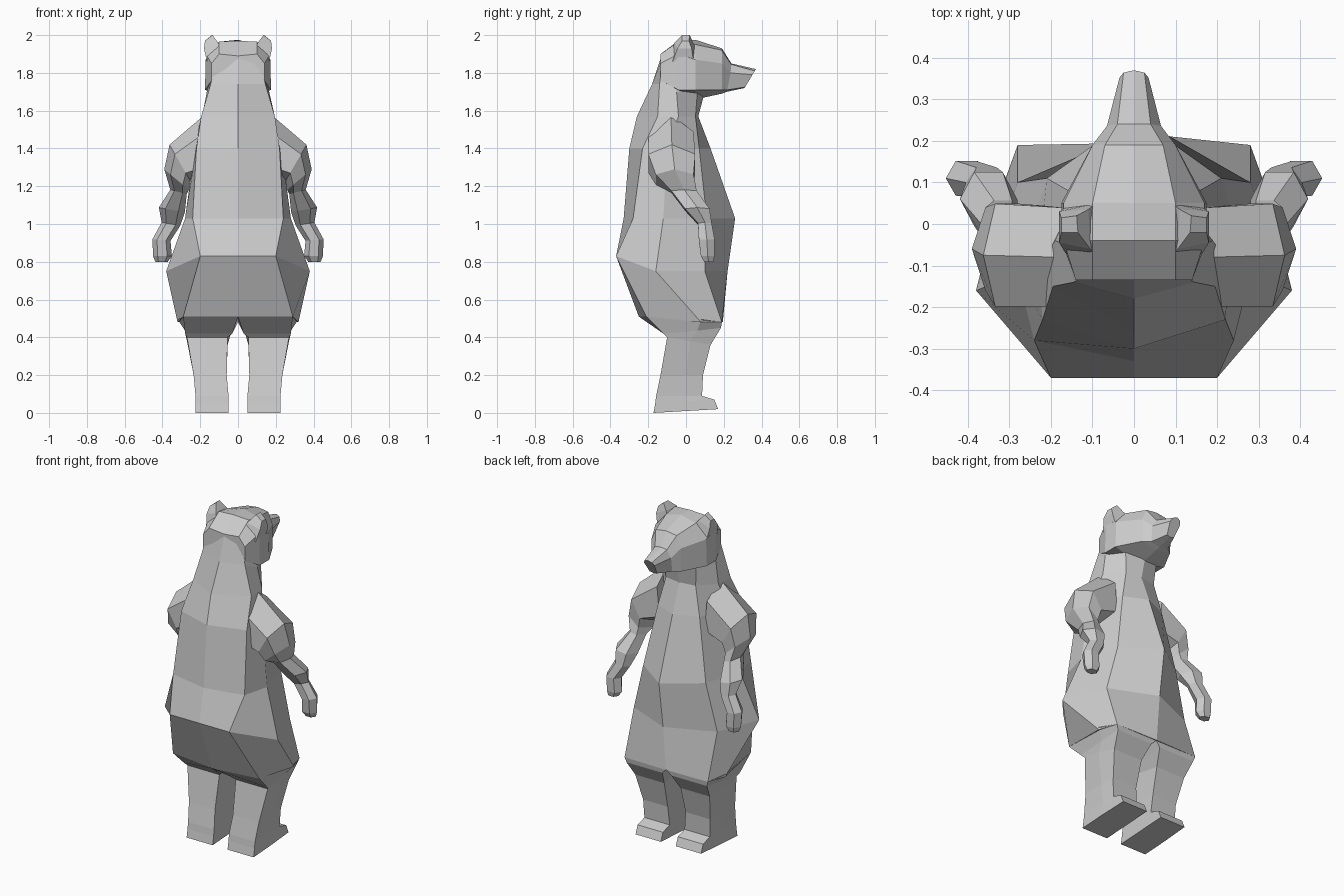
import bpy, bmesh
from mathutils import Vector, Matrix
from math import cos, sin, pi, radians


def loft(name, rings):
    """Skin a list of equal-length point rings and cap both ends."""
    bm = bmesh.new()
    loops = [[bm.verts.new(p) for p in ring] for ring in rings]
    n = len(loops[0])
    for a, b in zip(loops, loops[1:]):
        for i in range(n):
            j = (i + 1) % n
            bm.faces.new((a[i], a[j], b[j], b[i]))
    bm.faces.new(loops[0])
    bm.faces.new(loops[-1])
    bmesh.ops.recalc_face_normals(bm, faces=bm.faces)
    mesh = bpy.data.meshes.new(name)
    bm.to_mesh(mesh)
    bm.free()
    obj = bpy.data.objects.new(name, mesh)
    bpy.context.collection.objects.link(obj)
    return obj


def mirror_x(obj):
    obj.modifiers.new("Mirror", 'MIRROR')
    return obj


def full(half):
    """Complete a half ring whose first and last points lie on x = 0."""
    return half + [(-x, y, z) for x, y, z in reversed(half[1:-1])]


# Torso and neck: back z, front z, back y, back corner, flank, front corner, belly y
torso = [
    (0.51, 0.48, -0.25, (0.29, -0.21), (0.32, 0.08), (0.28, 0.19), 0.195),
    (0.83, 0.75, -0.37, (0.20, -0.37), (0.38, -0.16), (0.28, 0.10), 0.22),
    (1.03, 1.03, -0.33, (0.24, -0.28), (0.28, -0.12), (0.21, 0.11), 0.26),
    (1.40, 1.40, -0.30, (0.22, -0.23), (0.23, -0.10), (0.14, 0.07), 0.13),
    (1.57, 1.57, -0.26, (0.195, -0.15), (0.19, -0.04), (0.10, 0.05), 0.065),
    (1.74, 1.70, -0.18, (0.145, -0.14), (0.165, -0.05), (0.11, 0.06), 0.10),
    (1.89, 1.88, -0.13, (0.11, -0.12), (0.12, -0.05), (0.08, 0.02), 0.03),
]
loft("torso", [full([(0, yb, zb), (*b, zb), (*s, zf), (*f, zf), (0, yf, zf)])
               for zb, zf, yb, b, s, f, yf in torso])

# Head: y, lean, top z, brow, cheek, jaw, bottom z
head = [
    (-0.135, 0.0, 1.89, (0.10, 1.90), (0.14, 1.85), (0.14, 1.76), 1.76),
    (-0.04, 0.0, 1.97, (0.10, 1.965), (0.17, 1.90), (0.175, 1.71), 1.70),
    (0.05, 0.0, 1.975, (0.10, 1.95), (0.17, 1.87), (0.175, 1.71), 1.66),
    (0.19, 0.0, 1.93, (0.07, 1.92), (0.10, 1.85), (0.10, 1.71), 1.69),
    (0.24, 0.2, 1.85, (0.04, 1.845), (0.065, 1.80), (0.06, 1.71), 1.70),
    (0.37, 0.6, 1.82, (0.025, 1.81), (0.035, 1.79), (0.025, 1.725), 1.72),
]
rings = []
for y, lean, top, brow, cheek, jaw, low in head:
    half = [(0, top), brow, cheek, jaw, (0, low)]
    rings.append(full([(x, y - lean * max(0, 1.82 - z), z) for x, z in half]))
loft("head", rings)

# Ears: wedge-shaped, rooted in the upper corners of the head
mirror_x(loft("ears", [
    [(0.09, 0.05, 1.94), (0.165, 0.04, 1.86), (0.165, -0.07, 1.86), (0.09, -0.08, 1.92)],
    [(0.11, 0.035, 1.965), (0.18, 0.03, 1.93), (0.18, -0.045, 1.93), (0.105, -0.06, 1.96)],
    [(0.138, 0.02, 2.0), (0.175, 0.015, 1.97), (0.175, -0.02, 1.97), (0.135, -0.02, 2.0)],
]))

# Legs: inner x, inner back y, back corner (x, y, z), flank (x, y), front corner (x, y, z)
legs = [
    (0.0, -0.25, (0.29, -0.21, 0.51), (0.32, 0.08), (0.28, 0.19, 0.48)),
    (0.03, -0.12, (0.28, -0.12, 0.42), (0.28, 0.06), (0.27, 0.185, 0.45)),
    (0.055, -0.10, (0.27, -0.10, 0.40), (0.27, 0.02), (0.25, 0.13, 0.36)),
    (0.06, -0.135, (0.235, -0.135, 0.20), (0.235, 0.0), (0.225, 0.09, 0.20)),
    (0.05, -0.158, (0.225, -0.158, 0.09), (0.225, 0.0), (0.22, 0.085, 0.09)),
    (0.05, -0.163, (0.225, -0.163, 0.05), (0.225, 0.0), (0.22, 0.15, 0.07)),
    (0.05, -0.172, (0.225, -0.172, 0.0), (0.225, 0.0), (0.22, 0.17, 0.02)),
]
mirror_x(loft("legs", [[(i, ib, b[2]), b, (*s, (b[2] + f[2]) / 2), f, (i, *f[1:])]
                       for i, ib, b, s, f in legs]))

# Arms: centre, half width, half depth, tilt in degrees (outer side raised)
arms = [
    ((0.16, -0.08, 1.40), 0.18, 0.125, 85),
    ((0.305, -0.075, 1.32), 0.115, 0.13, 60),
    ((0.325, -0.06, 1.235), 0.085, 0.105, 40),
    ((0.315, -0.01, 1.17), 0.045, 0.07, 15),
    ((0.35, 0.06, 1.075), 0.07, 0.068, 10),
    ((0.355, 0.10, 1.0), 0.05, 0.038, 10),
    ((0.405, 0.11, 0.915), 0.048, 0.044, 5),
    ((0.400, 0.115, 0.83), 0.05, 0.038, 0),
    ((0.405, 0.12, 0.80), 0.033, 0.025, 0),
]
rings = []
for c, rx, ry, tilt in arms:
    rot = Matrix.Rotation(radians(-tilt), 3, 'Y')
    rings.append([Vector(c) + rot @ Vector((rx * cos(k * pi / 3), ry * sin(k * pi / 3) * 1.1, 0))
                  for k in range(6)])
mirror_x(loft("arms", rings))
